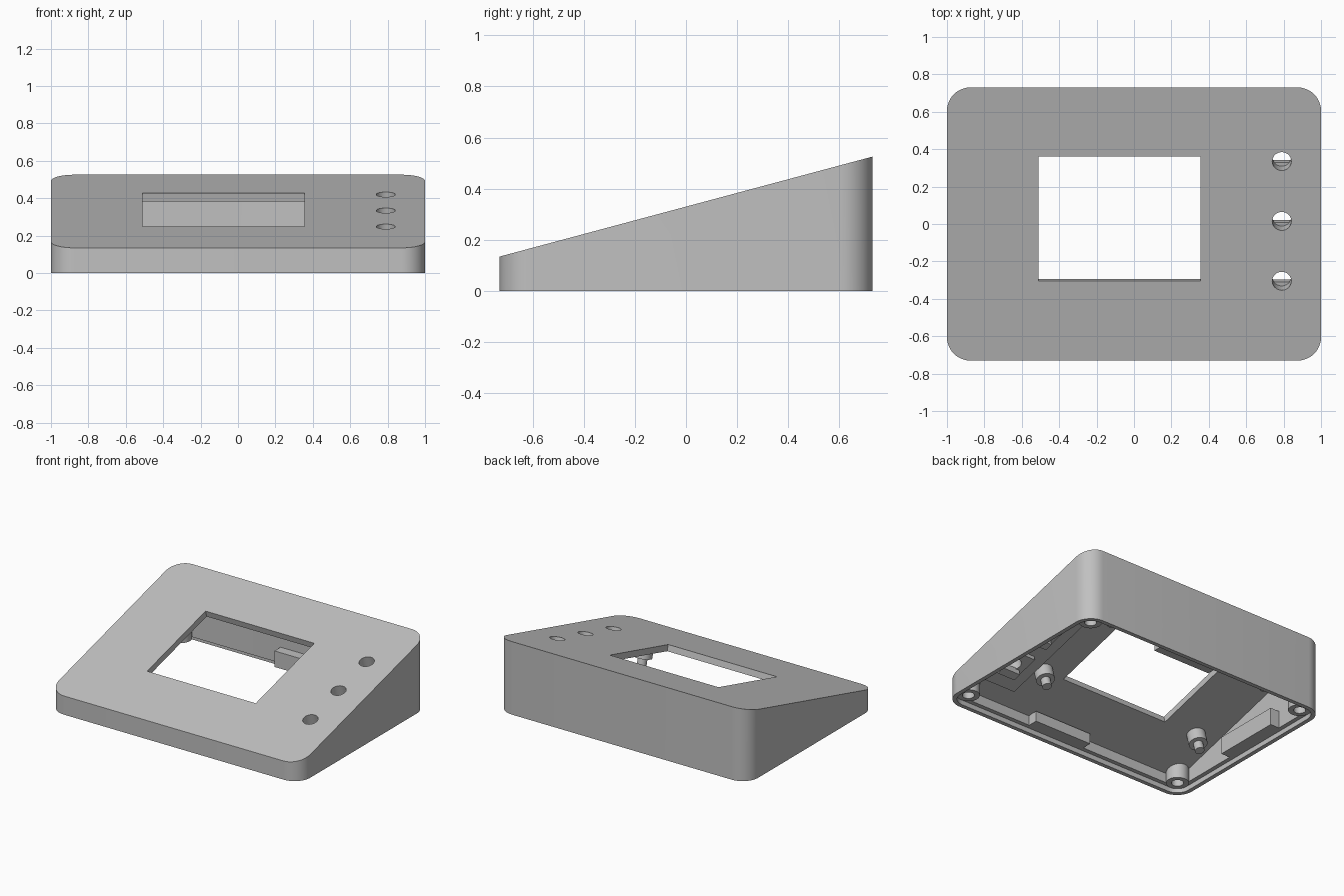
import bpy, bmesh, math
from mathutils import Vector, Matrix

if "Cube" in bpy.data.objects:
    bpy.data.objects.remove(bpy.data.objects["Cube"])

TILT = math.radians(15)
HX, HY, RAD = 1.0, 0.73, 0.125
SKIN = 0.045          # thickness of the sloped top
WALL, LIP = 0.06, 0.03

grey = bpy.data.materials.new("warm_grey_plastic")
grey.diffuse_color = (0.53, 0.53, 0.53, 1)
grey.use_nodes = True
grey.node_tree.nodes["Principled BSDF"].inputs["Base Color"].default_value = grey.diffuse_color


def slope(y, d=0.0):
    """Height of the sloped top, lowered by d at right angles to it."""
    return 0.33 + math.tan(TILT) * y - d / math.cos(TILT)


def make(name, bm):
    bmesh.ops.recalc_face_normals(bm, faces=bm.faces)
    me = bpy.data.meshes.new(name)
    bm.to_mesh(me)
    bm.free()
    me.materials.append(grey)
    ob = bpy.data.objects.new(name, me)
    bpy.context.collection.objects.link(ob)
    return ob


def rounded(hx, hy, r, n=10):
    pts = []
    for k, (sx, sy) in enumerate(((1, 1), (-1, 1), (-1, -1), (1, -1))):
        for i in range(n + 1):
            a = math.pi / 2 * (k + i / n)
            pts.append((sx * (hx - r) + r * math.cos(a), sy * (hy - r) + r * math.sin(a)))
    return pts


def circle(x, y, r, n=32):
    return [(x + r * math.cos(2 * math.pi * i / n), y + r * math.sin(2 * math.pi * i / n)) for i in range(n)]


def prism(name, pts, z0, top):
    """Upright prism whose top follows the height function."""
    bm = bmesh.new()
    lo = [bm.verts.new((x, y, z0)) for x, y in pts]
    hi = [bm.verts.new((x, y, top(y))) for x, y in pts]
    bm.faces.new(lo)
    bm.faces.new(hi)
    for i in range(len(pts)):
        j = (i + 1) % len(pts)
        bm.faces.new((lo[i], lo[j], hi[j], hi[i]))
    return make(name, bm)


def tilted(x, y):
    """Frame on the sloped top at x, y, with local z at right angles to it."""
    return Matrix.Translation((x, y, slope(y))) @ Matrix.Rotation(TILT, 4, 'X')


def tilted_box(name, x, y, u, v, d):
    """Box in the sloped frame: u, v, d are (min, max); d is depth below the top."""
    bm = bmesh.new()
    size = (u[1] - u[0], v[1] - v[0], d[1] - d[0])
    mid = ((u[0] + u[1]) / 2, (v[0] + v[1]) / 2, -(d[0] + d[1]) / 2)
    bmesh.ops.create_cube(bm, size=1, matrix=tilted(x, y) @ Matrix.Translation(mid) @ Matrix.Diagonal((*size, 1)))
    return make(name, bm)


def tilted_rod(name, x, y, r, d0, d1):
    bm = bmesh.new()
    bmesh.ops.create_cone(bm, cap_ends=True, segments=32, radius1=r, radius2=r, depth=d1 - d0,
                          matrix=tilted(x, y) @ Matrix.Translation((0, 0, -(d0 + d1) / 2)))
    return make(name, bm)


def box(name, x, y, z):
    bm = bmesh.new()
    size = (x[1] - x[0], y[1] - y[0], z[1] - z[0])
    mid = Vector((sum(x) / 2, sum(y) / 2, sum(z) / 2))
    bmesh.ops.create_cube(bm, size=1, matrix=Matrix.Translation(mid) @ Matrix.Diagonal((*size, 1)))
    return make(name, bm)


def cut(ob, cutter):
    m = ob.modifiers.new("cut", 'BOOLEAN')
    m.operation, m.solver, m.object = 'DIFFERENCE', 'EXACT', cutter
    bpy.context.view_layer.objects.active = ob
    bpy.ops.object.modifier_apply(modifier=m.name)
    bpy.data.objects.remove(cutter)


# Wedge shell: hollow from below, with a step round the rim for a base plate
shell = prism("sloped_shell", rounded(HX, HY, RAD), 0, slope)
cut(shell, prism("cavity", rounded(HX - WALL, HY - WALL, RAD - WALL), -0.1, lambda y: slope(y, SKIN)))
cut(shell, prism("rim_step", rounded(HX - LIP, HY - LIP, RAD - LIP), -0.1, lambda y: 0.035))

# Screen window, cut square to the slope
cut(shell, tilted_box("window", 0, 0, (-0.51, 0.355),
                      (-0.305 / math.cos(TILT), 0.36 / math.cos(TILT)), (-0.1, 0.1)))

# Button column: backing strip and a socket under each hole
BX = 0.79
strip = tilted_box("button_backing_strip", BX, 0, (-0.2, 0.155), (-0.55, 0.55), (0.04, 0.07))
for i, y in enumerate((-0.305, 0.015, 0.335)):
    socket = tilted_box(f"button_socket_{i}", BX, y, (-0.1, 0.1), (-0.1, 0.1), (0.06, 0.1))
    for part in (shell, strip, socket):
        cut(part, tilted_rod("button_hole", BX, y, 0.051, -0.1, 0.2))
    tilted_box(f"button_shelf_{i}", BX, y, (-0.07, 0.07), (-0.09, -0.03), (0.09, 0.14))

# Screw posts in the corners
for sx in (-1, 1):
    for sy in (-1, 1):
        x, y = sx * 0.89, sy * 0.62
        post = prism(f"screw_post_{sx}_{sy}", circle(x, y, 0.075), 0.03, lambda v: slope(v, 0.02))
        cut(post, prism("screw_hole", circle(x, y, 0.04), -0.1, lambda v: 0.1))

# Screen standoffs: a boss with a thin pin
for x in (-0.77, 0.53):
    for y in (-0.3, 0.36):
        tilted_rod(f"standoff_boss_{x}_{y}", x, y, 0.062, 0.03, 0.13)
        tilted_rod(f"standoff_pin_{x}_{y}", x, y, 0.032, 0.12, 0.19)

# Blocks on the inside of the walls
box("front_wall_block", (-0.13, 0.33), (-0.7, -0.6), (0.035, 0.11))
box("back_wall_block", (-0.13, 0.33), (0.6, 0.7), (0.035, 0.15))
box("left_wall_block", (-0.97, -0.87), (-0.15, 0.35), (0.035, 0.16))

for ob in bpy.context.collection.objects:
    ob.select_set(True)
    bpy.context.view_layer.objects.active = ob
bpy.ops.object.shade_smooth_by_angle(angle=math.radians(30))
